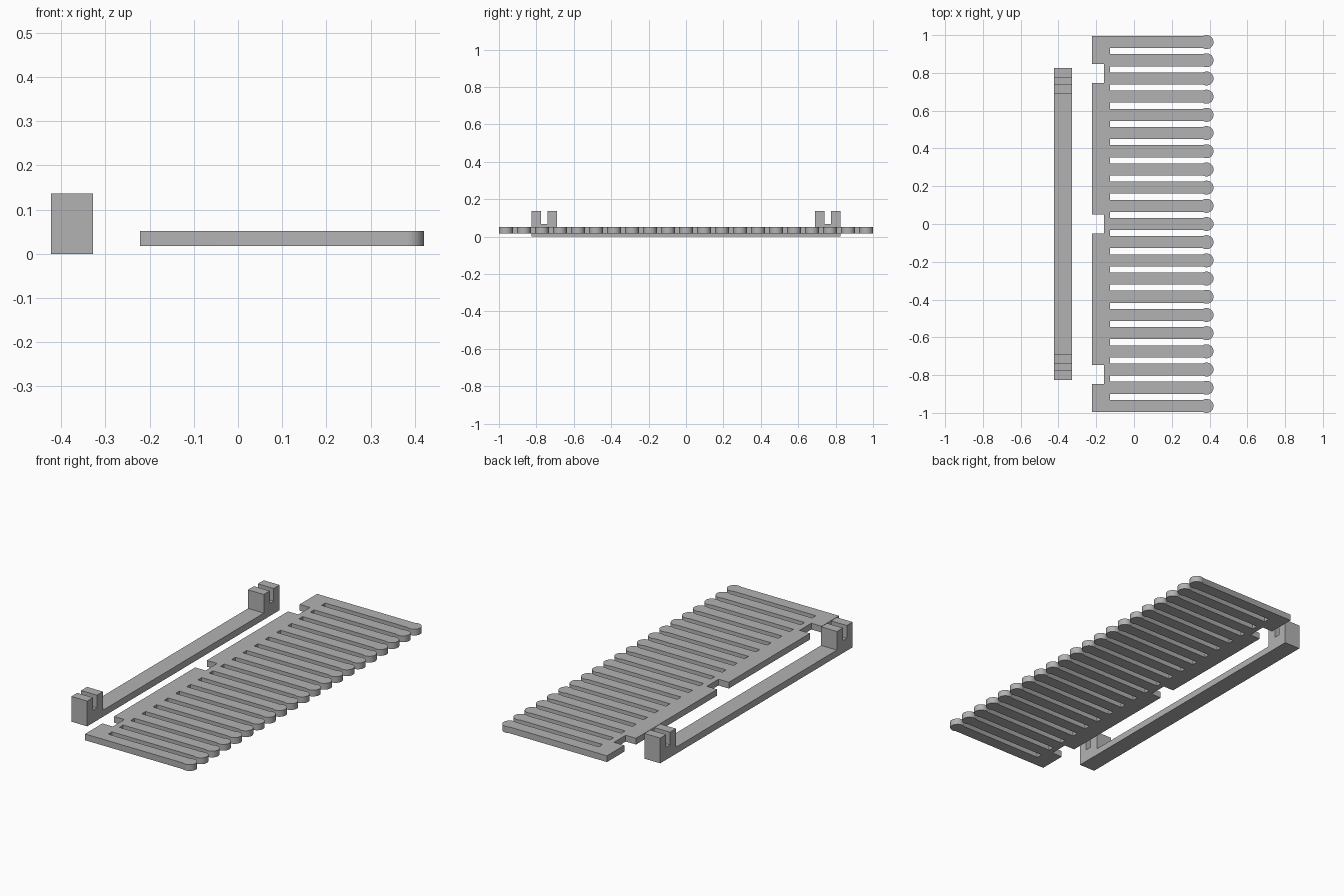
import bpy, bmesh, math
from mathutils import Vector

cube = bpy.data.objects.get("Cube")
if cube:
    bpy.data.objects.remove(cube, do_unlink=True)

grey = bpy.data.materials.new("light grey")
grey.use_nodes = True
colour = (0.45, 0.45, 0.45, 1)
grey.diffuse_color = colour
grey.node_tree.nodes["Principled BSDF"].inputs["Base Color"].default_value = colour


def prism(name, outline, depth):
    """Extrude a closed outline of 3D points along depth."""
    bm = bmesh.new()
    face = bm.faces.new([bm.verts.new(p) for p in outline])
    top = bmesh.ops.extrude_face_region(bm, geom=[face], use_keep_orig=True)
    moved = [g for g in top["geom"] if isinstance(g, bmesh.types.BMVert)]
    bmesh.ops.translate(bm, verts=moved, vec=Vector(depth))
    bmesh.ops.recalc_face_normals(bm, faces=bm.faces)
    mesh = bpy.data.meshes.new(name)
    bm.to_mesh(mesh)
    bm.free()
    mesh.materials.append(grey)
    obj = bpy.data.objects.new(name, mesh)
    bpy.context.collection.objects.link(obj)
    bpy.ops.object.select_all(action="DESELECT")
    obj.select_set(True)
    bpy.context.view_layer.objects.active = obj
    bpy.ops.object.shade_smooth_by_angle(angle=math.radians(30))
    return obj


# Comb plate: round-tipped teeth on the +x side
teeth, end_y, half, tip_r = 21, 0.963, 0.032, 0.037
tip_x, root_x, back_x, notch_x = 0.384, -0.128, -0.222, -0.16
pitch = 2 * end_y / (teeth - 1)
sweep = math.pi - math.asin(half / tip_r)
steps = 20
comb = []
for i in range(teeth):
    y = -end_y + i * pitch
    comb.append((back_x if i == 0 else root_x, y - half))
    for k in range(steps + 1):
        a = sweep * (2 * k / steps - 1)
        comb.append((tip_x + tip_r * math.cos(a), y + tip_r * math.sin(a)))
    comb.append((back_x if i == teeth - 1 else root_x, y + half))

# Three notches in the back edge of the spine
for y in (0.796, 0, -0.796):
    comb += [(back_x, y + 0.05), (notch_x, y + 0.05),
             (notch_x, y - 0.05), (back_x, y - 0.05)]
prism("comb_plate", [(x, y, 0.018) for x, y in comb], (0, 0, 0.034))

# Separate rail with a slotted block at each end
rail_top, block_top, slot_floor = 0.036, 0.137, 0.068
side = [(0.69, rail_top), (0.69, block_top), (0.741, block_top),
        (0.741, slot_floor), (0.775, slot_floor), (0.775, block_top),
        (0.825, block_top), (0.825, 0)]
profile = side + [(-y, z) for y, z in reversed(side)]
prism("slotted_rail", [(-0.423, y, z) for y, z in profile], (0.095, 0, 0))
